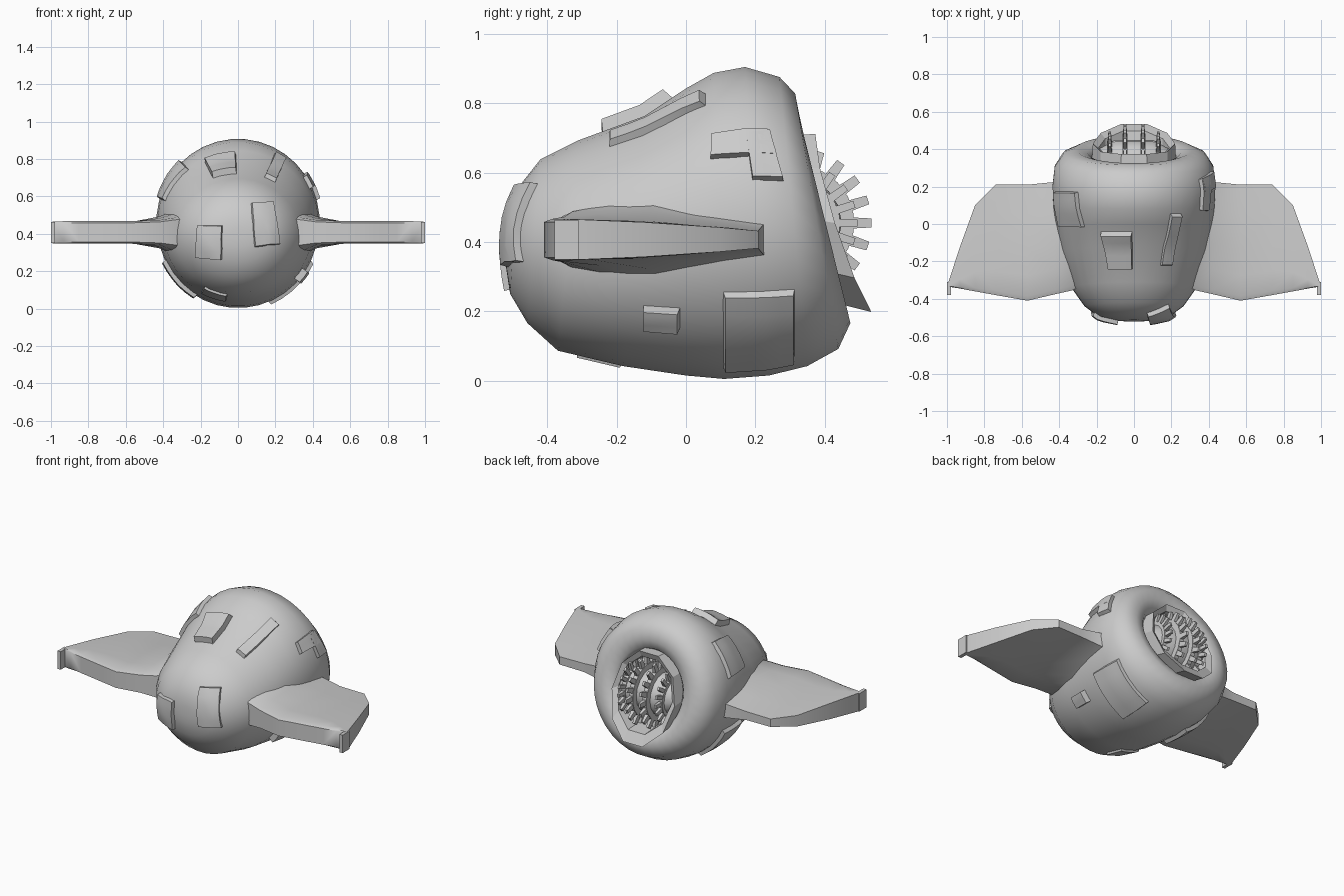
import bpy, bmesh
from math import sin, cos, pi, radians
from mathutils import Vector
from mathutils.bvhtree import BVHTree

if "Cube" in bpy.data.objects:
    bpy.data.objects.remove(bpy.data.objects["Cube"])


def make(name, verts, faces, smooth=None):
    me = bpy.data.meshes.new(name)
    bm = bmesh.new()
    vs = [bm.verts.new(v) for v in verts]
    for f in faces:
        bm.faces.new([vs[i] for i in f])
    bmesh.ops.recalc_face_normals(bm, faces=bm.faces)
    bm.to_mesh(me)
    bm.free()
    ob = bpy.data.objects.new(name, me)
    bpy.context.collection.objects.link(ob)
    if smooth:
        bpy.ops.object.select_all(action='DESELECT')
        ob.select_set(True)
        bpy.context.view_layer.objects.active = ob
        bpy.ops.object.shade_smooth_by_angle(angle=radians(smooth))
    return ob


def loft(name, rings, smooth=None, closed=False):
    """Bridge equal-length rings; cap the ends, or join last to first."""
    n, m = len(rings[0]), len(rings)
    faces = [(i * n + j, i * n + (j + 1) % n,
              (i + 1) % m * n + (j + 1) % n, (i + 1) % m * n + j)
             for i in range(m if closed else m - 1) for j in range(n)]
    if not closed:
        faces += [tuple(range(n)), tuple(range((m - 1) * n, m * n))]
    return make(name, [v for r in rings for v in r], faces, smooth)


def tilted_ring(ty, tz, by, bz, w, n, dip=0):
    """Ellipse through a top and a bottom point, half width w, sides dipped in y."""
    t, b = Vector((0, ty, tz)), Vector((0, by, bz))
    c, h = (t + b) / 2, (t - b) / 2
    return [c + h * cos(a) + Vector((w * sin(a), -dip * abs(sin(a)), 0))
            for a in (2 * pi * (k + .5) / n for k in range(n))]


# Pod body, from nose to the recessed mouth at the back
sections = [
    (-.52, .43, -.522, .37, .03), (-.513, .485, -.52, .33, .10),
    (-.487, .555, -.508, .25, .185), (-.42, .64, -.458, .165, .265),
    (-.31, .695, -.37, .085, .335), (-.12, .765, -.18, .04, .395),
    (0, .845, 0, .013, .42), (.08, .89, .11, .003, .432),
    (.17, .907, .24, .013, .437), (.27, .878, .35, .04, .425),
    (.315, .83, .44, .09, .38), (.325, .77, .475, .165, .31),
    (.315, .72, .455, .22, .25), (.29, .70, .43, .24, .225),
    (.14, .69, .24, .24, .21)]
body = loft("pod_body", [tilted_ring(*s, 36) for s in sections], 50)
tree = BVHTree.FromPolygons([v.co for v in body.data.vertices],
                            [p.vertices for p in body.data.polygons])


# Raised armour plates laid on the body surface
def plate(name, corners, front=False, h=.022, n=5):
    """corners: 4 of (y, degrees round the pod), or (x, z) seen from the front."""
    c = [Vector(p) for p in corners]

    def surf(u, v, lift):
        p = (c[0] * (1 - u) + c[1] * u) * (1 - v) + (c[3] * (1 - u) + c[2] * u) * v
        if front:
            out, o = Vector((0, -1, 0)), Vector((p.x, -1, p.y))
        else:
            a = radians(p.y)
            out = Vector((cos(a), 0, sin(a)))
            o = Vector((0, p.x, .45)) + out
        co, nor = tree.ray_cast(o, -out)[:2]
        if nor.dot(out) < 0:
            nor = -nor
        return co + nor * lift

    verts, faces = [], []
    for lift, k in ((-.02, 0), (h, .06)):
        verts += [surf(k + (1 - 2 * k) * i / n, k + (1 - 2 * k) * j / n, lift)
                  for j in range(n + 1) for i in range(n + 1)]
    m, s = n + 1, (n + 1) ** 2
    for j in range(n):
        for i in range(n):
            q = (j * m + i, j * m + i + 1, (j + 1) * m + i + 1, (j + 1) * m + i)
            faces += [q[::-1], tuple(x + s for x in q)]
    rim = ([i for i in range(n)] + [j * m + n for j in range(n)] +
           [n * m + i for i in range(n, 0, -1)] + [j * m for j in range(n, 0, -1)])
    faces += [(a, b, b + s, a + s) for a, b in zip(rim, rim[1:] + rim[:1])]
    make(name, verts, faces, 25)


def band(y0, y1, a0, a1):
    return [(y0, a0), (y1, a0), (y1, a1), (y0, a1)]


plate("nose_plate_right", [(.065, .567), (.187, .578), (.225, .337), (.085, .32)], True)
plate("nose_plate_left", [(-.214, .45), (-.08, .45), (-.08, .257), (-.23, .267)], True)
plate("top_plate", band(-.245, -.035, 91, 119), h=.035)
plate("top_strip", [(-.23, 61), (.065, 63), (.065, 54), (-.23, 48)])
plate("left_upper_plate", band(-.02, .18, 131, 163))
plate("corner_plate_long", [(.07, 36), (.24, 38), (.26, 26), (.065, 26)])
plate("corner_plate_short", [(.17, 36.5), (.24, 38), (.285, 16.5), (.19, 16.5)])
plate("right_lower_plate", band(.1, .32, -25, -70), h=.02)
plate("right_small_block", band(-.125, -.015, -34, -44), h=.035)
plate("left_lower_plate", band(0, .2, -155, -119))
plate("belly_plate", band(-.32, -.18, -119, -98), h=.012)


# Wings: sections along x of (x, y front, y rear, half heights front/mid/rear)
wing = [(.22, -.30, .30, .10, .20, .15), (.33, -.355, .275, .08, .125, .09),
        (.42, -.375, .225, .066, .085, .045), (.57, -.41, .21, .06, .056, .027),
        (.74, -.38, .21, .06, .05, .025), (.85, -.36, .10, .06, .054, .035),
        (.93, -.345, -.12, .06, .056, .05), (.992, -.335, -.31, .058, .058, .058)]
Z = .407


def wing_ring(sx, x, yf, yr, a, b, c):
    d = yr - yf
    half = [(yf, a * .85), (yf + .04 * d, a), (yf + .22 * d, (a + b) / 2),
            (yf + .45 * d, b), (yf + .75 * d, (b + c) / 2), (yr, c)]
    return ([Vector((sx * x, y, Z + h)) for y, h in half] +
            [Vector((sx * x, y, Z - h)) for y, h in reversed(half)])


for side, sx in (("right", 1), ("left", -1)):
    loft(side + "_wing", [wing_ring(sx, *s) for s in wing], 40)
    # Small hook on the wing tip
    loft(side + "_wing_tip", [[(sx * x, y, Z + k) for x, y in
         ((.978, -.38), (1, -.38), (1, -.31), (.978, -.31))] for k in (-.057, .057)])

# Faceted collar around the mouth
loft("mouth_collar", [tilted_ring(*s, 10, d) for *s, d in (
    (.27, .72, .40, .22, .225, 0), (.38, .725, .55, .185, .22, .035),
    (.365, .685, .51, .25, .19, .03), (.25, .68, .36, .26, .185, 0))], closed=True)


# Toothed grinder wheels on a shared axle
def gear(name, x, r, n=20, cy=.32, cz=.455):
    rd, w = r - .05, .014

    def pt(dx, rad, a):
        return (x + dx, cy + rad * cos(a), cz + rad * sin(a))
    verts, faces = [], []
    for dx in (-w, w):
        verts += [pt(dx, rd, 2 * pi * k / n + pi / n) for k in range(n)]
    faces = [tuple(range(n)), tuple(range(n, 2 * n))]
    faces += [(k, (k + 1) % n, n + (k + 1) % n, n + k) for k in range(n)]
    for k in range(n):
        a, b = 2 * pi * k / n, len(verts)
        for rad, t, dw in ((rd - .015, .11, w * .9), (r, .06, w * .5)):
            verts += [pt(dx, rad, a + da) for dx, da in
                      ((-dw, -t), (dw, -t), (dw, t), (-dw, t))]
        faces += [(b + 4, b + 5, b + 6, b + 7), (b, b + 1, b + 2, b + 3)]
        faces += [(b + i, b + (i + 1) % 4, b + 4 + (i + 1) % 4, b + 4 + i)
                  for i in range(4)]
    make(name, verts, faces)


for i, (x, r) in enumerate(((-.13, .175), (-.048, .216), (.048, .216), (.13, .175))):
    gear(f"grinder_wheel_{i + 1}", x, r)
loft("grinder_axle", [[(x, .32 + r * cos(2 * pi * k / 16), .455 + r * sin(2 * pi * k / 16))
     for k in range(16)] for x, r in ((-.19, .08), (-.1, .13), (.1, .13), (.19, .08))], 30)
